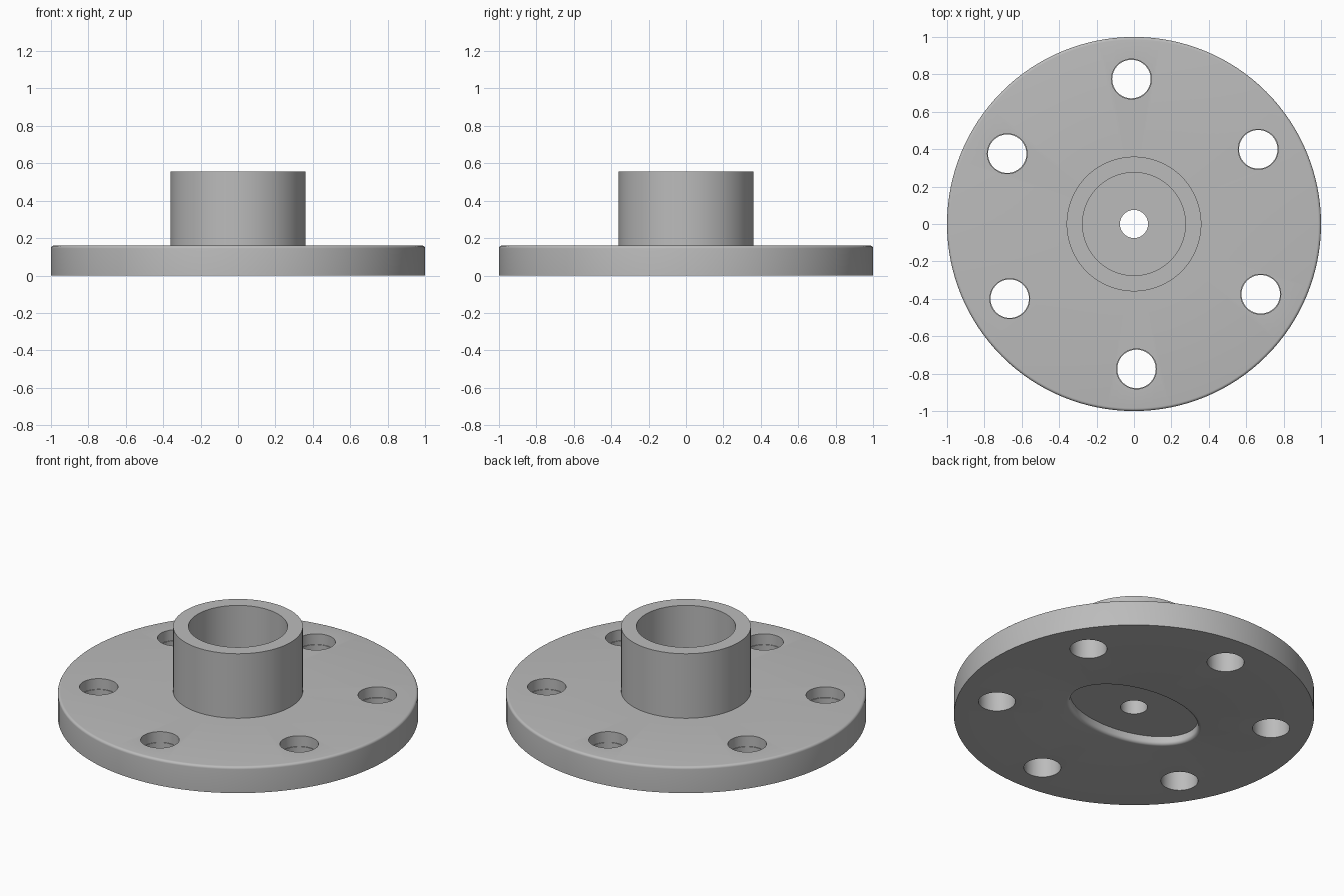
import bpy, bmesh
from math import sin, cos, pi, radians

if "Cube" in bpy.data.objects:
    bpy.data.objects.remove(bpy.data.objects["Cube"])

COLOUR = (0.5, 0.5, 0.5, 1)
grey = bpy.data.materials.new("plain grey metal")
grey.use_nodes = True
grey.diffuse_color = COLOUR
grey.node_tree.nodes["Principled BSDF"].inputs["Base Color"].default_value = COLOUR


def rings_object(name, rings, steps, centre=(0, 0), closed=False):
    """Skin elliptical rings (rx, ry, z); cap the ends, or join last to first."""
    bm = bmesh.new()
    loops = []
    for rx, ry, z in rings:
        loops.append([bm.verts.new((centre[0] + rx * cos(2 * pi * i / steps),
                                    centre[1] + ry * sin(2 * pi * i / steps), z))
                      for i in range(steps)])
    pairs = list(zip(loops, loops[1:]))
    if closed:
        pairs.append((loops[-1], loops[0]))
    else:
        bm.faces.new(loops[0])
        bm.faces.new(loops[-1])
    for a, b in pairs:
        for i in range(steps):
            j = (i + 1) % steps
            bm.faces.new((a[i], a[j], b[j], b[i]))
    bmesh.ops.recalc_face_normals(bm, faces=bm.faces)
    mesh = bpy.data.meshes.new(name)
    bm.to_mesh(mesh)
    bm.free()
    mesh.materials.append(grey)
    obj = bpy.data.objects.new(name, mesh)
    bpy.context.collection.objects.link(obj)
    return obj


# Flange plate with rounded top rim, hollow hub and centre hole
PLATE, HUB, BORE, HOLE, TOP, EDGE = 0.16, 0.36, 0.275, 0.075, 0.555, 0.015
quarter = [pi / 2 * k / 5 for k in range(6)]
profile = [(HOLE, 0), (1, 0)]
profile += [(1 - EDGE + EDGE * cos(t), PLATE - EDGE + EDGE * sin(t)) for t in quarter]
profile += [(HUB, PLATE), (HUB, TOP), (BORE, TOP), (BORE, PLATE), (HOLE, PLATE)]
flange = rings_object("flange", [(r, r, z) for r, z in profile], 128, closed=True)

# Six bolt holes, each with a fine step part way down
cutters = []
for k in range(6):
    a = radians(31 + 60 * k)
    rings = [(r, r, z) for r, z in ((0.103, -0.1), (0.103, 0.095), (0.107, 0.095), (0.107, 0.3))]
    cutters.append(rings_object("bolt_hole_cutter", rings, 48, (0.775 * cos(a), 0.775 * sin(a))))

# Shallow oval recess underneath, with a rounded lip
LIP, DEPTH = 0.02, 0.05
section = [(0, DEPTH)] + [(LIP - LIP * cos(t), LIP - LIP * sin(t)) for t in quarter]
section.append((LIP, -0.05))
cutters.append(rings_object("recess_cutter",
                            [(0.41 + d, 0.255 + d, z) for d, z in section], 96))

# Cut the holes and recess, then discard the cutters
bpy.ops.object.select_all(action="DESELECT")
flange.select_set(True)
bpy.context.view_layer.objects.active = flange
for cutter in cutters:
    cutter.hide_render = True
    mod = flange.modifiers.new("cut", "BOOLEAN")
    mod.operation = "DIFFERENCE"
    mod.solver = "EXACT"
    mod.object = cutter
    bpy.ops.object.modifier_apply(modifier=mod.name)
    bpy.data.objects.remove(cutter)

bpy.ops.object.shade_smooth_by_angle(angle=radians(30))
